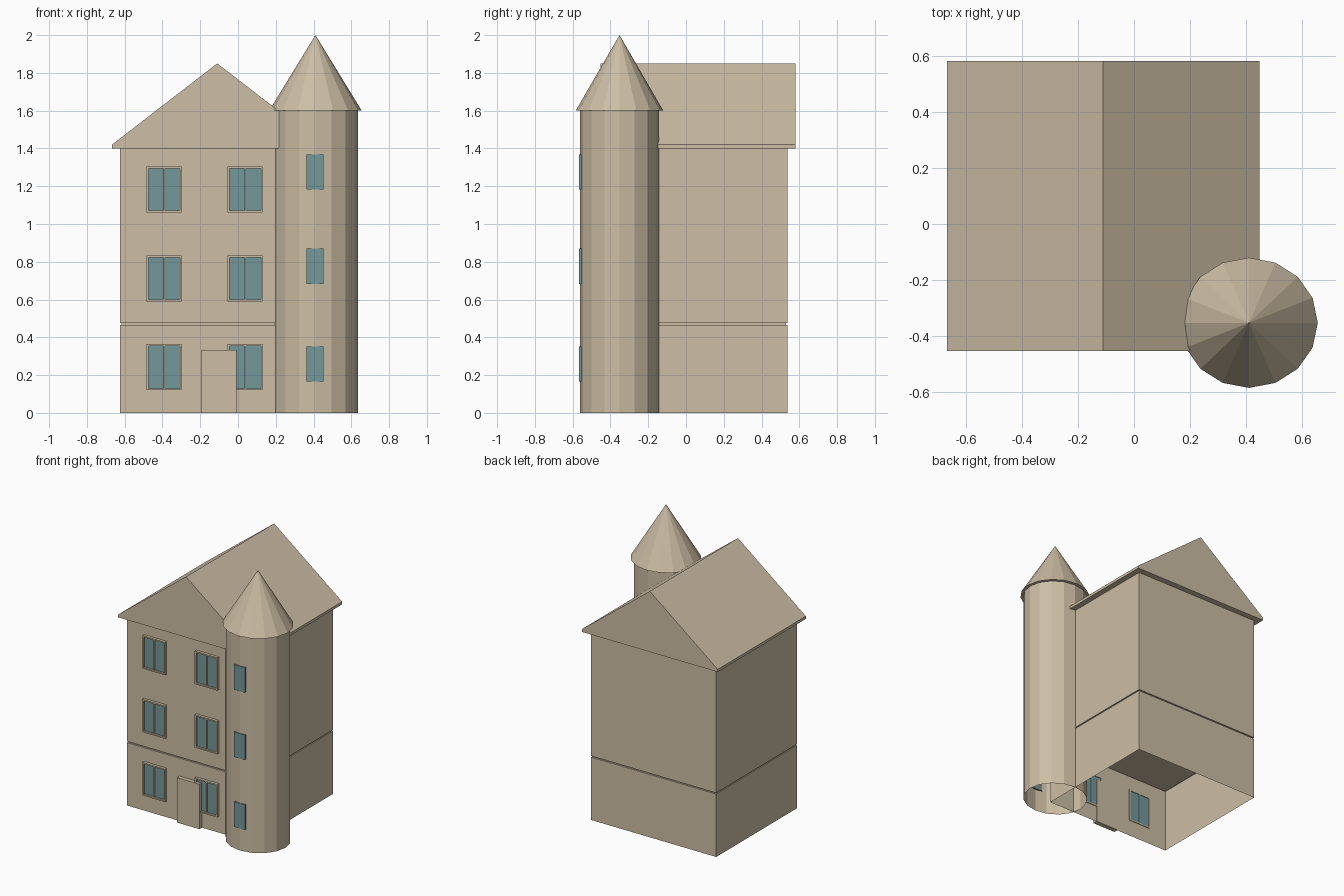
import bpy, bmesh, math
from mathutils import Matrix, Vector

if "Cube" in bpy.data.objects:
    bpy.data.objects.remove(bpy.data.objects["Cube"])


def material(name, rgb):
    m = bpy.data.materials.new(name)
    m.diffuse_color = (*rgb, 1)
    m.use_nodes = True
    m.node_tree.nodes["Principled BSDF"].inputs["Base Color"].default_value = m.diffuse_color
    return m


STONE = material("warm_stone", (0.61, 0.515, 0.376))
GLASS = material("teal_glass", (0.174, 0.309, 0.319))


def finish(name, bm, mat):
    me = bpy.data.meshes.new(name)
    bm.to_mesh(me)
    bm.free()
    me.materials.append(mat)
    ob = bpy.data.objects.new(name, me)
    bpy.context.collection.objects.link(ob)
    return ob


def add_box(bm, x0, x1, y0, y1, z0, z1):
    c = Vector(((x0 + x1) / 2, (y0 + y1) / 2, (z0 + z1) / 2))
    s = Matrix.Diagonal((x1 - x0, y1 - y0, z1 - z0, 1))
    return bmesh.ops.create_cube(bm, size=1, matrix=Matrix.Translation(c) @ s)["verts"]


def drop_floor(bm):
    bm.normal_update()
    low = [f for f in bm.faces if f.normal.z < -0.9]
    bmesh.ops.delete(bm, geom=low, context="FACES_ONLY")


def box(name, mat, *dims, open_bottom=False):
    bm = bmesh.new()
    add_box(bm, *dims)
    if open_bottom:
        drop_floor(bm)
    return finish(name, bm, mat)


# House body: open ground storey, shallow groove, upper storeys
X0, X1, Y0, Y1 = -0.624, 0.405, -0.41, 0.537
box("ground_storey", STONE, X0, X1, Y0, Y1, 0, 0.466, open_bottom=True)
box("storey_groove", STONE, X0 + .008, X1 - .008, Y0 + .008, Y1 - .008, 0.46, 0.48)
box("upper_storeys", STONE, X0, X1, Y0, Y1, 0.475, 1.402)

# Gabled roof: a pentagon profile pushed along y
bm = bmesh.new()
profile = [(-0.667, 1.40), (0.448, 1.40), (0.448, 1.42), (-0.11, 1.85), (-0.667, 1.42)]
face = bm.faces.new([bm.verts.new((x, -0.452, z)) for x, z in profile])
ext = bmesh.ops.extrude_face_region(bm, geom=[face])["geom"]
bmesh.ops.translate(bm, vec=(0, 1.033, 0),
                    verts=[v for v in ext if isinstance(v, bmesh.types.BMVert)])
bmesh.ops.recalc_face_normals(bm, faces=bm.faces)
finish("gable_roof", bm, STONE)

# Tower: slightly oval sixteen-sided shaft with a conical cap
TX, TY = 0.41, -0.352


def tower_part(name, rx, ry, top, z0, z1, open_bottom):
    bm = bmesh.new()
    m = Matrix.Translation((TX, TY, (z0 + z1) / 2)) @ Matrix.Diagonal((rx, ry, 1, 1))
    bmesh.ops.create_cone(bm, cap_ends=True, segments=16, radius1=1, radius2=top,
                          depth=z1 - z0, matrix=m)
    if open_bottom:
        drop_floor(bm)
    finish(name, bm, STONE)


tower_part("tower_shaft", 0.225, 0.210, 1, 0, 1.605, True)
tower_part("tower_cap", 0.245, 0.232, 0, 1.60, 2.0, False)

# Tower windows: plain glass plates
for i, z in enumerate((0.258, 0.776, 1.276)):
    box(f"tower_window_{i + 1}", GLASS, 0.362, 0.452, -0.566, -0.548, z - .093, z + .093)

# House windows: framed pairs of panes
W, H, T = 0.093, 0.122, 0.010
for row, z in enumerate((0.242, 0.711, 1.183)):
    for col, x in enumerate((-0.391, 0.038)):
        tag = f"{row + 1}_{col + 1}"
        frame = bmesh.new()
        for s in (-1, 1):
            a, b = sorted((x + s * W, x + s * (W - T)))
            add_box(frame, a, b, Y0 - .02, Y0 + .005, z - H, z + H)
            a, b = sorted((z + s * H, z + s * (H - T)))
            add_box(frame, x - W + T, x + W - T, Y0 - .02, Y0 + .005, a, b)
        add_box(frame, x - .004, x + .004, Y0 - .016, Y0 + .005, z - H + T, z + H - T)
        finish(f"window_frame_{tag}", frame, STONE)
        panes = bmesh.new()
        for s in (-1, 1):
            a, b = sorted((x + s * .004, x + s * (W - T)))
            add_box(panes, a, b, Y0 - .008, Y0 + .001, z - H + T, z + H - T)
        finish(f"window_panes_{tag}", panes, GLASS)

# Front door slab
box("front_door", STONE, -0.193, -0.008, Y0 - .03, Y0 + .005, 0, 0.333)
